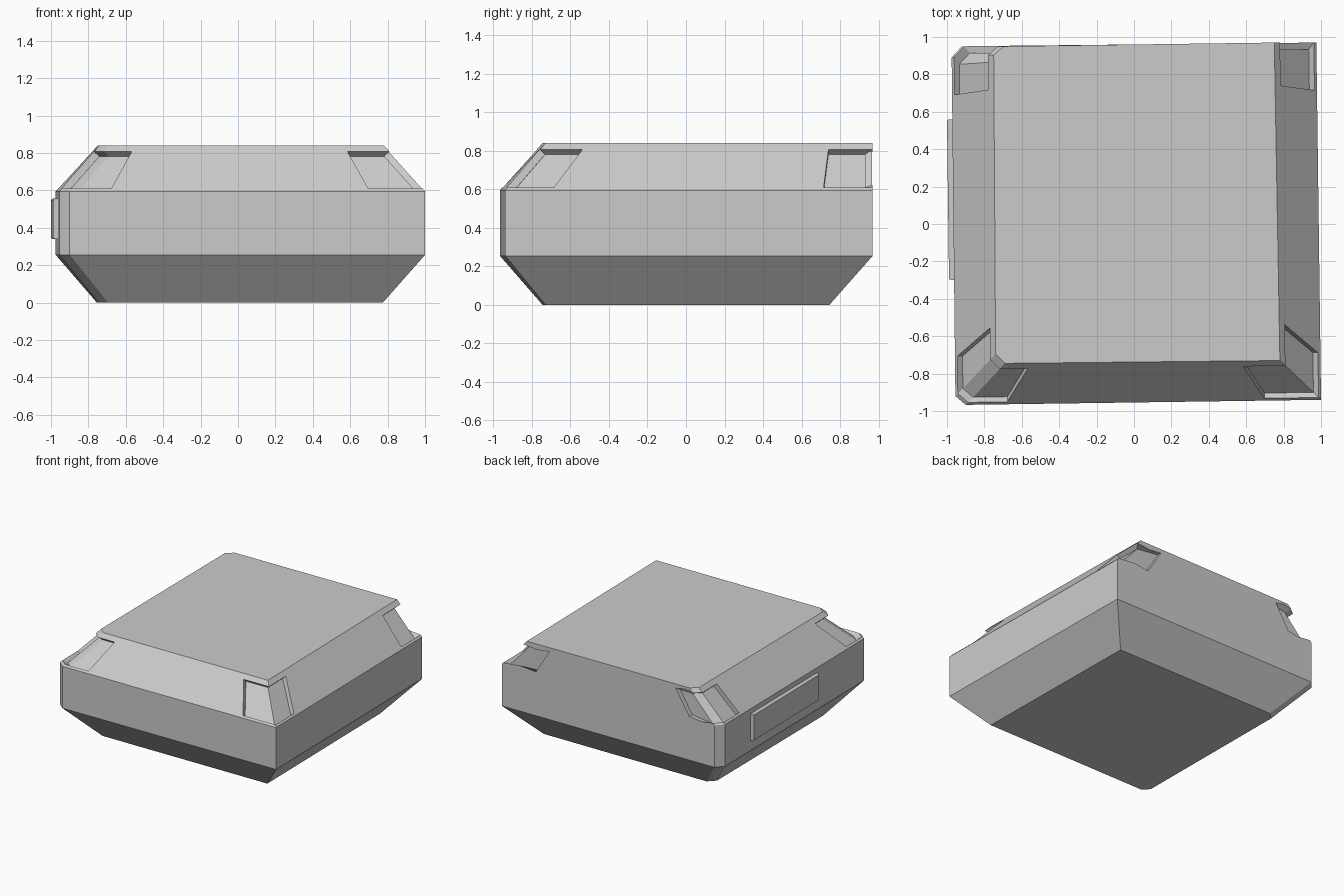
import bpy, bmesh
from mathutils import Vector as V

if "Cube" in bpy.data.objects:
    bpy.data.objects.remove(bpy.data.objects["Cube"])


def make_object(name, rings):
    """Closed solid lofted through rings of equal point count."""
    bm = bmesh.new()
    loops = [[bm.verts.new(p) for p in r] for r in rings]
    n = len(rings[0])
    for a, b in zip(loops, loops[1:]):
        for i in range(n):
            j = (i + 1) % n
            bm.faces.new((a[i], a[j], b[j], b[i]))
    bm.faces.new(loops[0][::-1])
    bm.faces.new(loops[-1])
    bmesh.ops.recalc_face_normals(bm, faces=bm.faces[:])
    me = bpy.data.meshes.new(name)
    bm.to_mesh(me)
    bm.free()
    ob = bpy.data.objects.new(name, me)
    bpy.context.collection.objects.link(ob)
    return ob


# Outlines, counter-clockwise from the front-left chamfer
MID = [(-.955, -.92), (-.90, -.967), (1.0, -.94), (.975, .97), (-.92, .95), (-.975, .89)]
TOP = [(-.74, -.695), (-.69, -.745), (.78, -.73), (.75, .97), (-.695, .95), (-.75, .905)]
BOT = [(-.745, -.695), (-.695, -.745), (.775, -.73), (.755, .745), (-.70, .735), (-.755, .68)]
Z_MID, Z_TOP = .595, .84


def at(z, ring):
    return [(x, y, z) for x, y in ring]


# Main body
body = make_object("body", [at(0, BOT), at(.255, MID), at(Z_MID, MID), at(Z_TOP, TOP)])


def level(t):
    """Outline of the upper section at height fraction t."""
    lo, hi = at(Z_MID, MID), at(Z_TOP, TOP)
    return [V(a).lerp(V(b), t) for a, b in zip(lo, hi)]


def path(t, corner, d0, d1):
    """Surface path round a corner: end point, corner points, end point."""
    r = level(t)
    i, j = corner[0], corner[-1]
    p, q = r[i - 1], r[(j + 1) % 6]
    return [r[i] + (p - r[i]).normalized() * d0] + [r[k] for k in corner] \
        + [r[j] + (q - r[j]).normalized() * d1]


# Face normals of the upper section (the back is upright)
LEFT, RIGHT = V((-.74, 0, .67)), V((.74, 0, .67))
FRONT, BACK = V((0, -.74, .67)), V((0, 1, 0))


def corner_normal(a, b):
    return V((a.x + b.x, a.y + b.y, .67))


# Corner recesses: corner indices, two faces, (top, bottom) reach on each face
RECESSES = [
    ([0, 1], LEFT, FRONT, (.17, .20), (.15, .21)),
    ([2], FRONT, RIGHT, (.225, .29), (.22, .24)),
    ([3], RIGHT, BACK, (.23, .255), (.23, .29)),
    ([4, 5], BACK, LEFT, (.15, .21), (.185, .20)),
]
DEPTH = .037
for n, (corner, fa, fb, da, db) in enumerate(RECESSES):
    hi = path(.865, corner, da[0], db[0])
    lo = path(.06, corner, da[1], db[1])
    nc = corner_normal(fa, fb)
    dirs = [fa] + [nc] * len(corner) + [fb]

    def strip(k):
        up = [p + d * k for p, d in zip(hi, dirs)]
        down = [p + d * k for p, d in zip(lo, dirs)]
        return list(zip(down, up))

    inner, outer = strip(-DEPTH), strip(.05)
    rings = [(a[0], a[1], b[1], b[0]) for a, b in zip(inner, outer)]
    cutter = make_object("recess_cutter", rings)
    cutter.hide_render = True
    mod = body.modifiers.new("recess", 'BOOLEAN')
    mod.operation, mod.solver, mod.object = 'DIFFERENCE', 'EXACT', cutter
    bpy.context.view_layer.objects.active = body
    bpy.ops.object.modifier_apply(modifier=mod.name)
    bpy.data.objects.remove(cutter)


# Raised plate on the left side, with slightly tapered edges
def plate_ring(x, inset):
    y0, y1, z0, z1 = -.30 + inset, .56 - inset, .34 + inset, .555 - inset
    return [(x - .011 * (y + .30) / .86, y, z)
            for y, z in ((y0, z0), (y1, z0), (y1, z1), (y0, z1))]


make_object("side_plate", [plate_ring(-.94, 0), plate_ring(-.98, 0), plate_ring(-.989, .006)])
